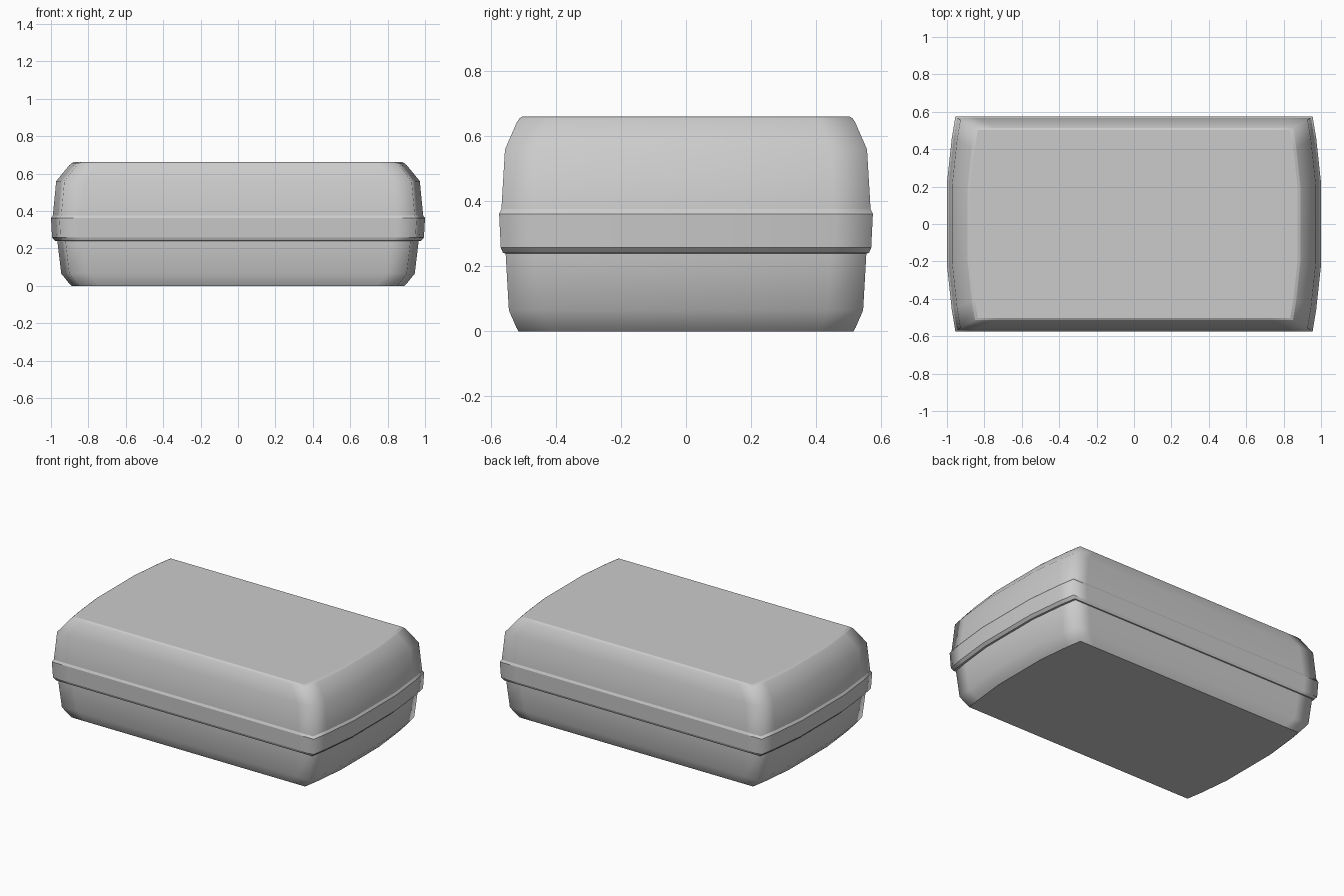
import bpy, bmesh

if "Cube" in bpy.data.objects:
    bpy.data.objects.remove(bpy.data.objects["Cube"])


def outline(a, b):
    """Barrel-ended rectangle: half length a at the middle, half width b."""
    s = b / 0.575
    quarter = [(a, 0.22 * s), (a - 0.026 * s, 0.46 * s), (a - 0.045 * s, b), (a - 0.15, b)]
    right_back = quarter
    left_back = [(-x, y) for x, y in reversed(quarter)]
    left_front = [(-x, -y) for x, y in quarter]
    right_front = [(x, -y) for x, y in reversed(quarter)]
    return right_back + left_back + left_front + right_front


def shell(name, profile, cap_bottom, cap_top):
    """Loft outlines through (z, half length, half width, sharp) rings."""
    bm = bmesh.new()
    rings = [[bm.verts.new((x, y, z)) for x, y in outline(a, b)]
             for z, a, b, sharp in profile]
    n = len(rings[0])
    for low, high in zip(rings, rings[1:]):
        for i in range(n):
            j = (i + 1) % n
            bm.faces.new((low[i], low[j], high[j], high[i]))
    if cap_bottom:
        bm.faces.new(rings[0][::-1])
    if cap_top:
        bm.faces.new(rings[-1])
    for f in bm.faces:
        f.smooth = True
    for ring, row in zip(rings, profile):
        if row[3]:
            for i in range(n):
                edge = bm.edges.get((ring[i], ring[(i + 1) % n]))
                edge.smooth = False
    mesh = bpy.data.meshes.new(name)
    bm.to_mesh(mesh)
    bm.free()
    obj = bpy.data.objects.new(name, mesh)
    bpy.context.collection.objects.link(obj)
    return obj


# Lower tray, running up inside the lid
shell("box_base", [
    (0.000, 0.890, 0.515, True),
    (0.012, 0.902, 0.522, False),
    (0.065, 0.945, 0.545, False),
    (0.240, 0.966, 0.555, False),
    (0.325, 0.970, 0.557, True),
], True, True)

# Lid with overhanging rim band, stepped shoulder and chamfered top
shell("box_lid", [
    (0.240, 0.966, 0.555, True),
    (0.241, 0.978, 0.563, True),
    (0.258, 0.994, 0.570, True),
    (0.362, 1.000, 0.575, True),
    (0.376, 0.990, 0.568, True),
    (0.560, 0.972, 0.557, False),
    (0.645, 0.902, 0.520, False),
    (0.656, 0.890, 0.512, True),
    (0.662, 0.875, 0.502, True),
], False, True)
